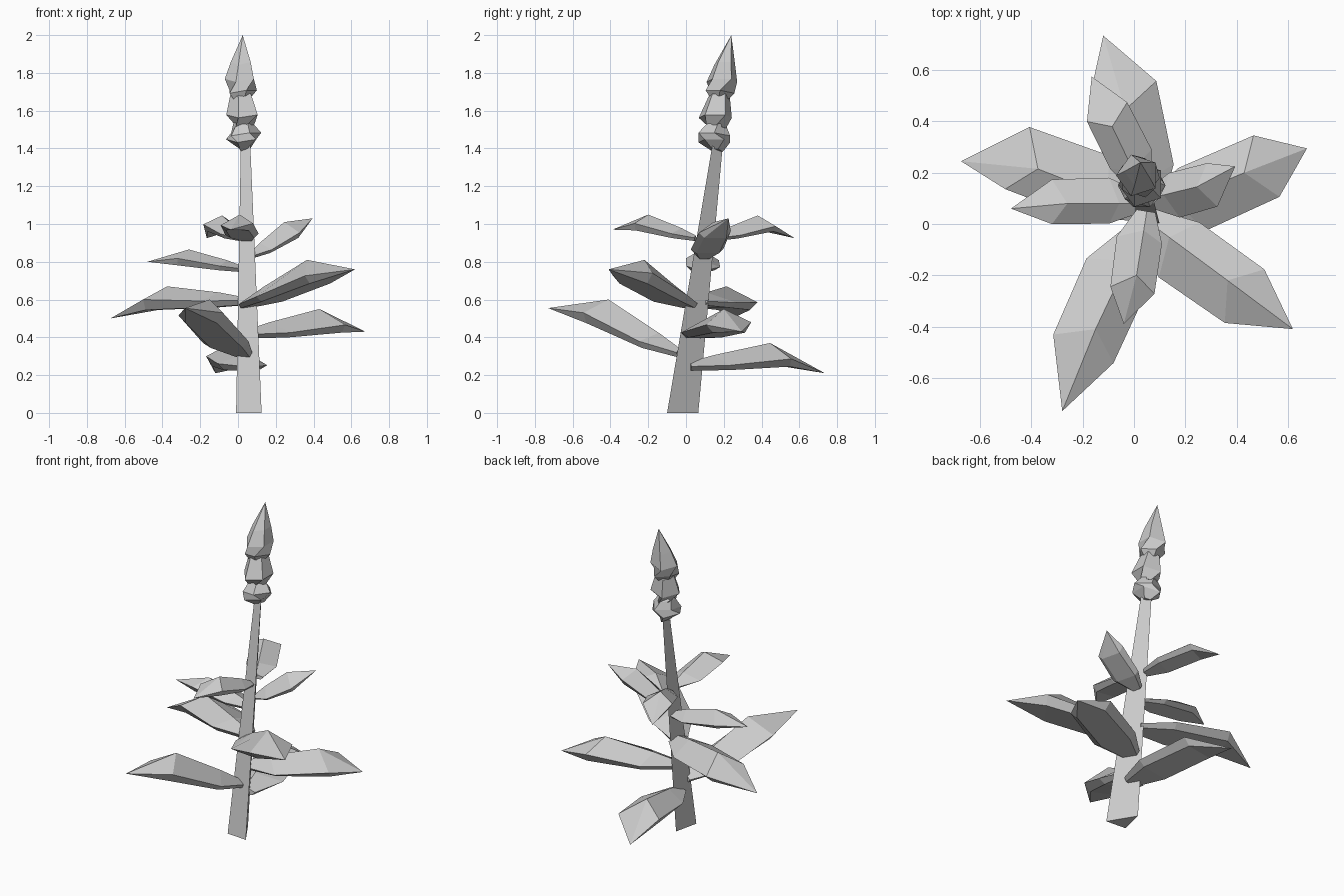
import bpy, bmesh, math
from mathutils import Vector

if "Cube" in bpy.data.objects:
    bpy.data.objects.remove(bpy.data.objects["Cube"])


def make_object(name, verts, faces):
    mesh = bpy.data.meshes.new(name)
    mesh.from_pydata([tuple(v) for v in verts], [], faces)
    obj = bpy.data.objects.new(name, mesh)
    bpy.context.collection.objects.link(obj)
    # consistent outward normals
    bm = bmesh.new()
    bm.from_mesh(mesh)
    bmesh.ops.recalc_face_normals(bm, faces=bm.faces)
    bm.to_mesh(mesh)
    bm.free()
    return obj


def loft(name, rings, tip=None):
    """Skin equal-sized rings; close with a cap or a pointed tip."""
    n = len(rings[0])
    verts = [v for r in rings for v in r]
    faces = [tuple(range(n))]
    for k in range(len(rings) - 1):
        a, b = k * n, (k + 1) * n
        faces += [(a + i, a + (i + 1) % n, b + (i + 1) % n, b + i) for i in range(n)]
    last = (len(rings) - 1) * n
    if tip is None:
        faces.append(tuple(last + i for i in range(n)))
    else:
        verts.append(tip)
        faces += [(last + i, last + (i + 1) % n, len(verts) - 1) for i in range(n)]
    return make_object(name, verts, faces)


# Three-sided leaning stem
loft("stem", [
    [(-0.01, -0.09, 0), (0.125, -0.10, 0), (0.025, 0.065, 0)],
    [(0.015, 0.145, 1.42), (0.065, 0.14, 1.42), (0.03, 0.195, 1.42)],
])


# Flower spike: three stacked buds, each a few pentagonal rings
def ring(x, y, z, r, turn):
    return [(x + r * math.cos(math.radians(turn + 72 * i)),
             y + r * math.sin(math.radians(turn + 72 * i)),
             z + 0.008 * (-1) ** i) for i in range(5)]


def bud(name, rows, tip):
    loft(name, [ring(*row) for row in rows], tip)


bud("lower_bud", [(0.035, 0.165, 1.39, 0.03, 10), (0.025, 0.15, 1.44, 0.088, 36),
                  (0.035, 0.15, 1.475, 0.088, 0), (0.025, 0.16, 1.525, 0.055, 10)],
    (0.025, 0.165, 1.58))
bud("middle_bud", [(0.03, 0.16, 1.515, 0.055, 0), (0.03, 0.155, 1.57, 0.092, 36),
                   (0.02, 0.175, 1.68, 0.06, 36)], (0.02, 0.18, 1.72))
bud("top_bud", [(0.02, 0.175, 1.67, 0.055, 0), (0.02, 0.18, 1.70, 0.08, 0),
                (0.015, 0.19, 1.76, 0.085, 36), (0.02, 0.205, 1.85, 0.058, 36)],
    (0.025, 0.24, 2.0))


# Leaves: lopsided roof sections (ridge, two edges, narrower underside), pointed tip
def leaf(name, base, ridge, tip, size):
    base, ridge, tip = Vector(base), Vector(ridge), Vector(tip)
    along = Vector((ridge.x - base.x, ridge.y - base.y, 0)).normalized()
    side = Vector((-along.y, along.x, 0))
    up = Vector((0, 0, 1))

    def section(p, forward, left, right, drop, depth):
        f = p + along * forward * size
        a, b = side * left * size, side * -right * size
        low = f - up * depth * size
        return [p, f + a - up * drop * size, low + a * 0.7,
                low + b * 0.7, f + b - up * drop * 1.2 * size]

    loft(name, [
        section(base + up * 0.02, 0.0, 0.05, 0.06, 0.02, 0.045),
        section(base.lerp(ridge, 0.30) + up * 0.02, 0.06, 0.117, 0.15, 0.045, 0.08),
        section(ridge, 0.09, 0.12, 0.14, 0.07, 0.125),
    ], tip)


big_leaves = [
    ((0.05, 0.04, 0.42), (0.43, 0.20, 0.55), (0.675, 0.295, 0.43)),
    ((0.04, 0.02, 0.58), (0.365, -0.22, 0.81), (0.62, -0.41, 0.76)),
    ((0.03, -0.03, 0.32), (-0.15, -0.41, 0.60), (-0.28, -0.73, 0.555)),
    ((0.02, 0.06, 0.595), (-0.375, 0.215, 0.67), (-0.675, 0.245, 0.50)),
    ((0.04, 0.02, 0.25), (-0.035, 0.445, 0.37), (-0.12, 0.735, 0.21)),
]
small_leaves = [
    ((0.03, 0.08, 0.755), (-0.26, 0.08, 0.865), (-0.48, 0.06, 0.80)),
    ((0.03, 0.14, 0.92), (-0.085, 0.38, 1.045), (-0.165, 0.575, 0.925)),
    ((0.06, 0.10, 0.825), (0.245, 0.145, 1.01), (0.395, 0.225, 1.03)),
    ((0.05, 0.05, 0.92), (0.01, -0.20, 1.05), (-0.04, -0.39, 0.97)),
]
for i, pts in enumerate(big_leaves):
    leaf(f"lower_leaf_{i + 1}", *pts, 1.0)
for i, pts in enumerate(small_leaves):
    leaf(f"upper_leaf_{i + 1}", *pts, 0.67)
